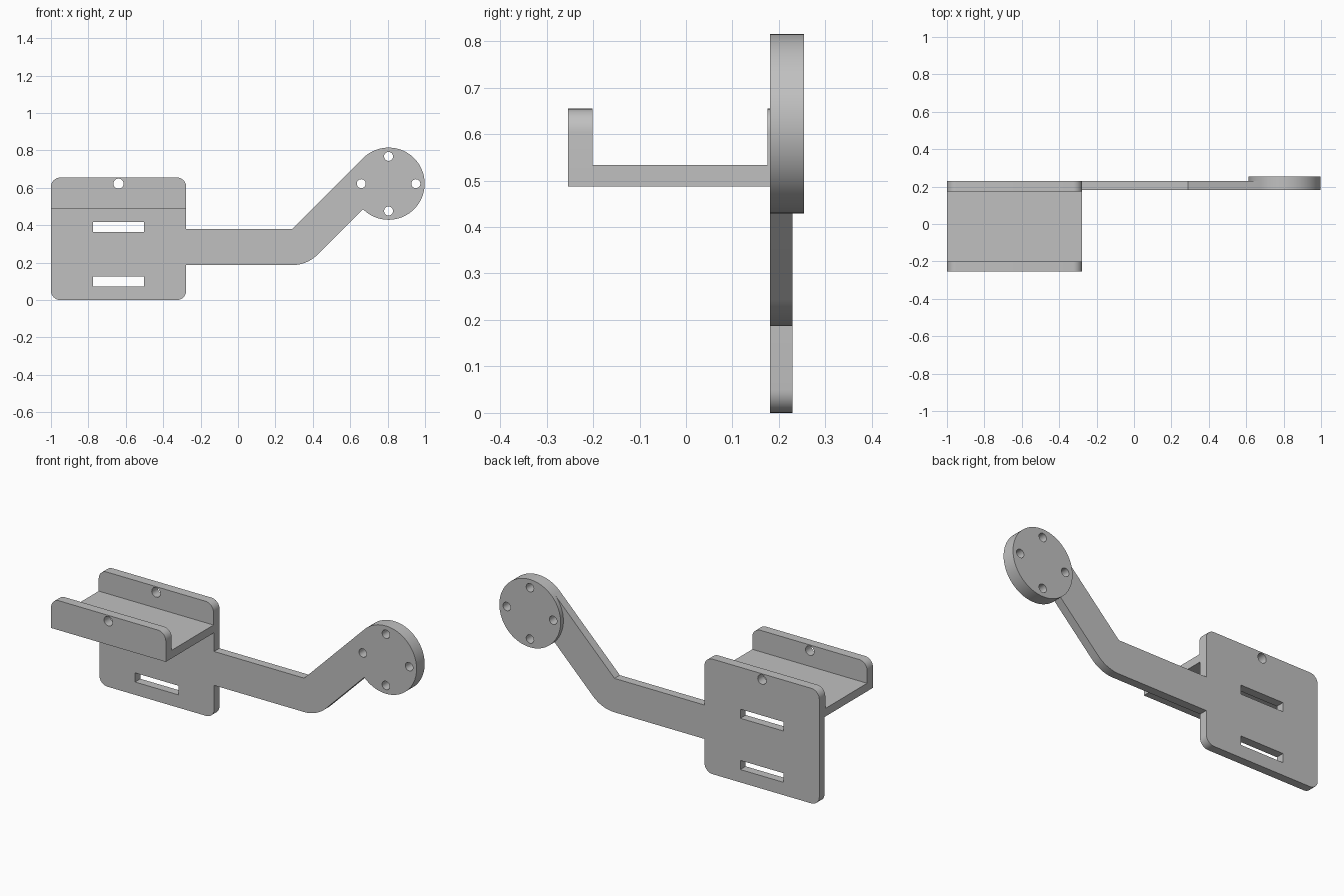
import bpy, bmesh
from math import sin, cos, radians

cube = bpy.data.objects.get("Cube")
if cube:
    bpy.data.objects.remove(cube, do_unlink=True)

grey = bpy.data.materials.new("plain grey")
grey.use_nodes = True
colour = (0.53, 0.53, 0.53, 1)
grey.diffuse_color = colour
grey.node_tree.nodes["Principled BSDF"].inputs["Base Color"].default_value = colour


def arc(cx, cz, r, start, end, steps=8):
    """Points along an arc, angles in degrees."""
    angles = [radians(start + (end - start) * i / steps) for i in range(steps + 1)]
    return [(cx + r * cos(a), cz + r * sin(a)) for a in angles]


def circle(cx, cz, r, steps=24):
    return arc(cx, cz, r, 0, 360, steps)[:-1]


def rect(x0, x1, z0, z1, low=0, high=0):
    """Rectangle with optional radii on the lower and upper corners."""
    points = []
    for right, top, start in ((0, 0, 180), (1, 0, 270), (1, 1, 0), (0, 1, 90)):
        r = high if top else low
        cx = x1 - r if right else x0 + r
        cz = z1 - r if top else z0 + r
        points += arc(cx, cz, r, start, start + 90) if r else [(cx, cz)]
    return points


def extrude(name, y0, y1, outline, holes=()):
    """Solid plate from an x-z outline with holes, running from y0 to y1."""
    curve = bpy.data.curves.new(name + "_profile", "CURVE")
    curve.dimensions = "2D"
    curve.fill_mode = "BOTH"
    curve.extrude = (y1 - y0) / 2
    for loop in (outline, *holes):
        spline = curve.splines.new("POLY")
        spline.points.add(len(loop) - 1)
        for point, (x, z) in zip(spline.points, loop):
            point.co = (x, z, 0, 1)
        spline.use_cyclic_u = True
    helper = bpy.data.objects.new(name + "_profile", curve)
    bpy.context.collection.objects.link(helper)
    graph = bpy.context.evaluated_depsgraph_get()
    mesh = bpy.data.meshes.new_from_object(helper.evaluated_get(graph))
    bpy.data.objects.remove(helper, do_unlink=True)
    bpy.data.curves.remove(curve)

    # Stand the profile upright and weld its caps to its sides
    bm = bmesh.new()
    bm.from_mesh(mesh)
    for v in bm.verts:
        x, z, depth = v.co
        v.co = (x, (y0 + y1) / 2 - depth, z)
    bmesh.ops.remove_doubles(bm, verts=bm.verts, dist=0.0002)
    bmesh.ops.recalc_face_normals(bm, faces=bm.faces)
    bm.to_mesh(mesh)
    bm.free()
    mesh.name = name
    mesh.materials.clear()
    mesh.materials.append(grey)
    obj = bpy.data.objects.new(name, mesh)
    bpy.context.collection.objects.link(obj)
    bpy.ops.object.select_all(action="DESELECT")
    obj.select_set(True)
    bpy.context.view_layer.objects.active = obj
    bpy.ops.object.shade_smooth_by_angle(angle=radians(30))
    return obj


LEFT, RIGHT, TOP = -1.0, -0.277, 0.655
SHELF, FLOOR = 0.487, 0.533
FRONT, LIP, WALL, BACK, REAR = -0.254, -0.201, 0.175, 0.181, 0.229
ROUND = 0.05
screw = circle(-0.639, 0.622, 0.027)

# Mounting plate with two strap slots and a screw hole
slots = [rect(-0.775, -0.503, z, z + 0.052) for z in (0.073, 0.365)]
extrude("mounting_plate", BACK, REAR, rect(LEFT, RIGHT, 0, TOP, ROUND, ROUND), [screw, *slots])

# Channel: front lip, floor and thin rear lining
lip = rect(LEFT, RIGHT, SHELF, TOP, 0, ROUND)
extrude("front_lip", FRONT, LIP, lip, [screw])
extrude("channel_floor", LIP, BACK, rect(LEFT, RIGHT, SHELF, FLOOR))
extrude("rear_lining", WALL, BACK, rect(LEFT, RIGHT, FLOOR, TOP, 0, ROUND), [screw])

# Cranked arm, with a rounded outer bend and an end that hugs the disc
RADIUS = 0.193
DX, DZ = 0.805, 0.622
BX, BZ = 0.29, 0.38
arm = [(RIGHT, BZ), (RIGHT, BZ - RADIUS)]
arm += arc(BX, BZ, RADIUS, 270, 315, 12)
arm += arc(DX, DZ, RADIUS, 225, 135, 24)
arm += [(BX, BZ)]
extrude("arm", BACK, REAR, arm)

# Round mounting disc with four bolt holes
bolts = [circle(x, z, 0.024) for x, z in arc(DX, DZ, 0.146, 0, 270, 3)]
extrude("mounting_disc", BACK, 0.254, circle(DX, DZ, RADIUS, 96), bolts)
